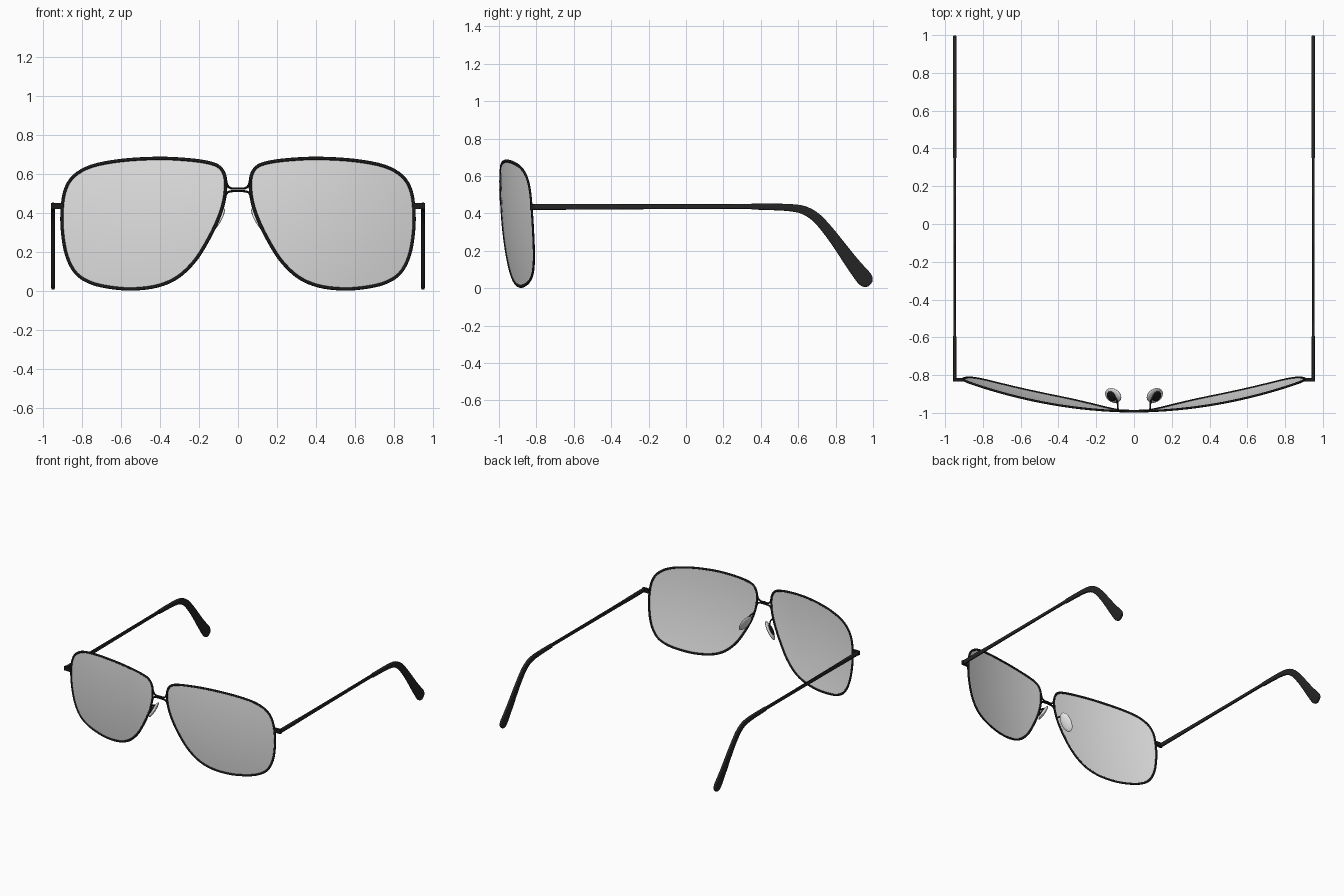
import bpy, bmesh, math
from mathutils import Vector, Matrix

if "Cube" in bpy.data.objects:
    bpy.data.objects.remove(bpy.data.objects["Cube"])


def material(name, v, alpha=1.0):
    m = bpy.data.materials.new(name)
    m.diffuse_color = (v, v, v, alpha)
    m.use_nodes = True
    m.node_tree.nodes["Principled BSDF"].inputs["Base Color"].default_value = m.diffuse_color
    return m


BLACK = material("black metal", 0.01)
DARK = material("dark temple", 0.018)
TINT = material("grey lens", 0.8, 0.8)
CLEAR = material("clear pad", 0.8, 0.8)


def finish(name, bm, mat, mirror=True):
    bmesh.ops.recalc_face_normals(bm, faces=bm.faces)
    me = bpy.data.meshes.new(name)
    bm.to_mesh(me)
    bm.free()
    me.materials.append(mat)
    ob = bpy.data.objects.new(name, me)
    bpy.context.collection.objects.link(ob)
    if mirror:
        mod = ob.modifiers.new("mirror", 'MIRROR')
        mod.use_mirror_merge = False
    bpy.ops.object.select_all(action='DESELECT')
    ob.select_set(True)
    bpy.context.view_layer.objects.active = ob
    bpy.ops.object.shade_smooth_by_angle(angle=math.radians(50))
    return ob


def smooth_path(pts, n, closed=False):
    """Catmull-Rom through tuples of any length."""
    pts = [Vector(p) for p in pts]
    c, out = len(pts), []
    get = (lambda i: pts[i % c]) if closed else (lambda i: pts[max(0, min(c - 1, i))])
    for i in range(c if closed else c - 1):
        p0, p1, p2, p3 = (get(i + k) for k in (-1, 0, 1, 2))
        for s in range(n):
            t = s / n
            out.append(0.5 * (2 * p1 + (p2 - p0) * t + (2 * p0 - 5 * p1 + 4 * p2 - p3) * t * t
                              + (3 * p1 - p0 - 3 * p2 + p3) * t ** 3))
    if not closed:
        out.append(pts[-1])
    return out


def sweep(name, path, sizes, axis, mat, closed=False, mirror=True, sides=12, power=1.0):
    """Sweep an oval along a path; sizes = (half along axis, half across)."""
    bm = bmesh.new()
    rings, c, axis = [], len(path), Vector(axis)
    for i, p in enumerate(path):
        a = path[(i - 1) % c] if closed else path[max(i - 1, 0)]
        b = path[(i + 1) % c] if closed else path[min(i + 1, c - 1)]
        t = (b - a).normalized()
        u = t.cross(axis).normalized()
        w = u.cross(t).normalized()
        ring = []
        for k in range(sides):
            g = 2 * math.pi * (k + 0.5) / sides
            cs, sn = math.cos(g), math.sin(g)
            cs = math.copysign(abs(cs) ** power, cs)
            sn = math.copysign(abs(sn) ** power, sn)
            ring.append(bm.verts.new(p + w * cs * sizes[i][0] + u * sn * sizes[i][1]))
        rings.append(ring)
    for i in range(c if closed else c - 1):
        r, s = rings[i], rings[(i + 1) % c]
        for k in range(sides):
            m = (k + 1) % sides
            bm.faces.new((r[k], r[m], s[m], s[k]))
    if not closed:
        bm.faces.new(rings[0])
        bm.faces.new(rings[-1])
    return finish(name, bm, mat, mirror)


def front_y(x, z):
    """Wrapped front surface shared by lenses, rims and bridge."""
    return -0.992 + 0.2 * x * x + 0.14 * (z - 0.6) ** 2


def on_front(x, z):
    return Vector((x, front_y(x, z), z))


# Lens outline (x, z)
outline = smooth_path([
    (0.063, 0.55), (0.073, 0.605), (0.105, 0.642), (0.17, 0.662), (0.28, 0.675), (0.42, 0.680),
    (0.60, 0.669), (0.75, 0.640), (0.84, 0.590), (0.885, 0.52), (0.902, 0.42), (0.900, 0.30),
    (0.878, 0.18), (0.83, 0.09), (0.75, 0.040), (0.64, 0.016), (0.53, 0.010), (0.41, 0.026),
    (0.31, 0.070), (0.225, 0.15), (0.16, 0.25), (0.105, 0.36), (0.072, 0.46)], 4, True)

# Rims
rim = [on_front(p[0], p[1]) for p in outline]
sweep("rim", rim, [(0.006, 0.0085)] * len(rim), (0, 1, 0), BLACK, closed=True, sides=10)

# Lenses: concentric rings on the curved front
bm = bmesh.new()
cx, cz, steps = 0.50, 0.36, 8
mid = bm.verts.new(on_front(cx, cz))
prev = None
for j in range(1, steps + 1):
    f = j / steps
    ring = [bm.verts.new(on_front(cx + (p[0] - cx) * f, cz + (p[1] - cz) * f)) for p in outline]
    for k in range(len(ring)):
        m = (k + 1) % len(ring)
        if prev:
            bm.faces.new((prev[k], prev[m], ring[m], ring[k]))
        else:
            bm.faces.new((mid, ring[m], ring[k]))
    prev = ring
finish("lens", bm, TINT)

# Bridge: two fine bars flaring into the rims
for name, half in (("bridge_upper", [(0.064, 0.575), (0.053, 0.540), (0.032, 0.525)]),
                   ("bridge_lower", [(0.070, 0.470), (0.056, 0.503), (0.032, 0.511)])):
    pts = half + [(0, half[-1][1] + 0.001)] + [(-x, z) for x, z in reversed(half)]
    path = [on_front(p[0], p[1]) for p in smooth_path(pts, 5)]
    sweep(name, path, [(0.008, 0.006)] * len(path), (0, 1, 0), BLACK, mirror=False, sides=8)

# Nose pads with dark backing and wire arm
long_ax = Vector((0.52, 0.0, -0.85)).normalized()
wide_ax = Vector((0.30, 0.95, 0.18)).normalized()
flat_ax = long_ax.cross(wide_ax).normalized()
if flat_ax.x < 0:
    flat_ax = -flat_ax
wide_ax = flat_ax.cross(long_ax).normalized()
pad_c = Vector((0.110, -0.908, 0.358))


def disc(name, centre, size, mat):
    bm = bmesh.new()
    basis = Matrix((long_ax * size[0], wide_ax * size[1], flat_ax * size[2])).transposed().to_4x4()
    bmesh.ops.create_uvsphere(bm, u_segments=20, v_segments=12, radius=1,
                              matrix=Matrix.Translation(centre) @ basis)
    finish(name, bm, mat)


disc("nose_pad", pad_c, (0.076, 0.042, 0.014), CLEAR)
disc("pad_backing", pad_c + flat_ax * 0.012, (0.042, 0.028, 0.010), BLACK)
wire = smooth_path([on_front(0.085, 0.42), (0.088, -0.945, 0.415), (0.102, -0.918, 0.395),
                    pad_c + flat_ax * 0.016], 5)
sweep("pad_arm", wire, [(0.005, 0.005)] * len(wire), (1, 0, 0), BLACK, sides=8)

# Hinge blocks
bm = bmesh.new()
bmesh.ops.create_cube(bm, size=1, matrix=Matrix.Translation((0.930, -0.824, 0.435))
                      @ Matrix.Diagonal((0.058, 0.020, 0.032, 1)))
finish("hinge", bm, BLACK)

# Temple bars: (y, z, half thickness in x, half height)
AX = 0.949


def temple(name, rows):
    rows = smooth_path(rows, 4)
    sweep(name, [Vector((AX, r[0], r[1])) for r in rows], [(r[2], r[3]) for r in rows],
          (1, 0, 0), DARK, sides=16, power=0.5)


temple("temple_bar", [(-0.832, 0.435, 0.009, 0.016), (-0.65, 0.435, 0.009, 0.016),
                      (-0.50, 0.435, 0.007, 0.015), (0.0, 0.436, 0.007, 0.013),
                      (0.37, 0.437, 0.007, 0.013)])

# Curved temple tips widening to a rounded end
temple("temple_tip", [(0.35, 0.436, 0.010, 0.016), (0.48, 0.434, 0.010, 0.018),
                      (0.57, 0.429, 0.010, 0.020), (0.635, 0.415, 0.010, 0.023),
                      (0.695, 0.378, 0.010, 0.026), (0.755, 0.313, 0.010, 0.028),
                      (0.815, 0.235, 0.010, 0.031), (0.875, 0.152, 0.010, 0.036),
                      (0.925, 0.087, 0.010, 0.041), (0.953, 0.053, 0.010, 0.043),
                      (0.971, 0.033, 0.010, 0.036), (0.981, 0.022, 0.009, 0.022),
                      (0.984, 0.019, 0.007, 0.010)])
